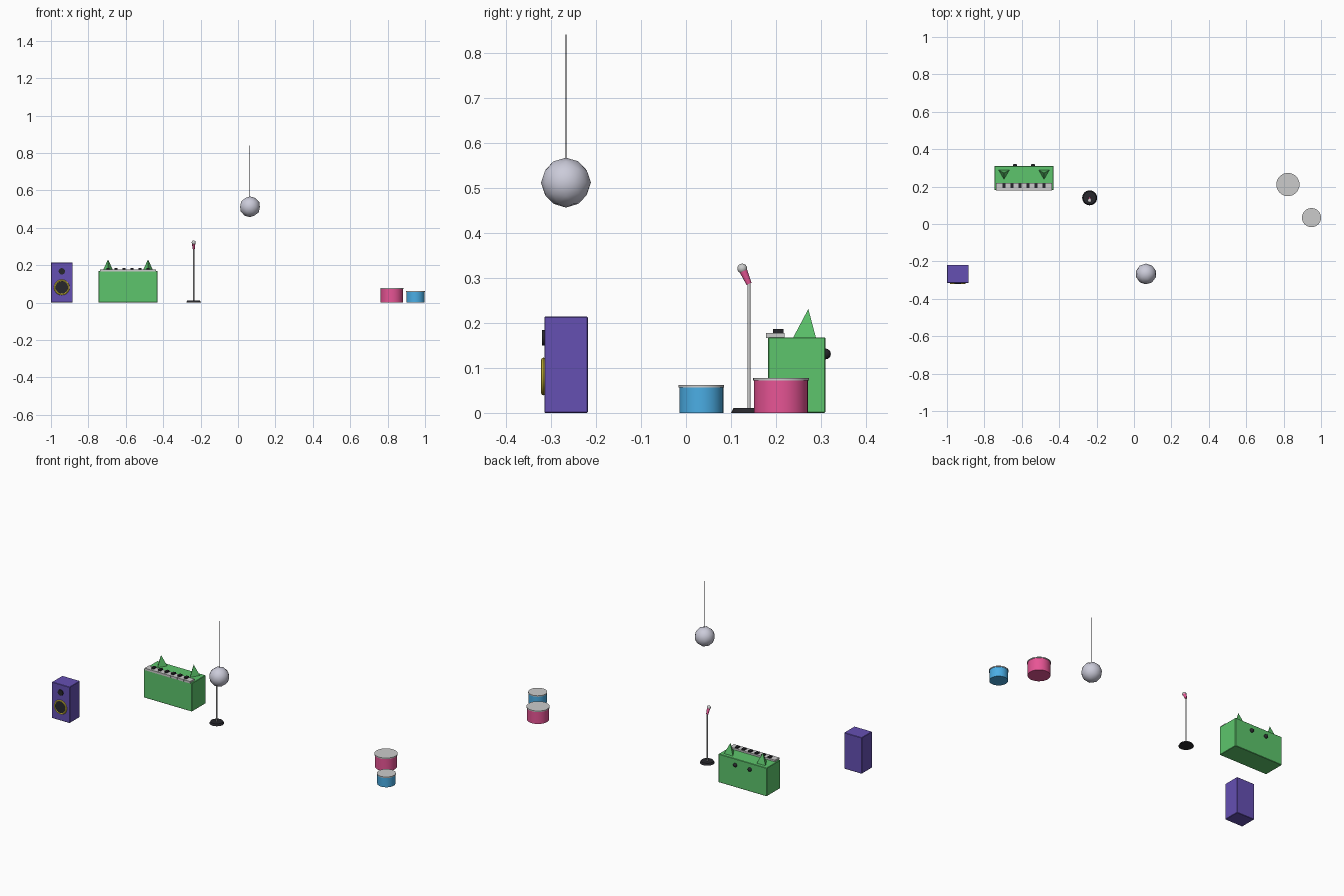
import bpy, math
from mathutils import Vector

if "Cube" in bpy.data.objects:
    bpy.data.objects.remove(bpy.data.objects["Cube"])


def material(name, r, g, b):
    m = bpy.data.materials.new(name)
    m.diffuse_color = (r, g, b, 1)
    m.use_nodes = True
    m.node_tree.nodes["Principled BSDF"].inputs["Base Color"].default_value = m.diffuse_color
    return m


PURPLE = material("purple", 0.13, 0.08, 0.45)
GREEN = material("green", 0.11, 0.56, 0.15)
PINK = material("pink", 0.80, 0.09, 0.30)
BLUE = material("blue", 0.07, 0.42, 0.78)
YELLOW = material("yellow", 0.75, 0.60, 0.05)
BLACK = material("black", 0.02, 0.02, 0.025)
SILVER = material("silver", 0.60, 0.60, 0.70)


def finish(name, mat=None, smooth=False):
    o = bpy.context.object
    o.name = name
    if mat:
        o.data.materials.append(mat)
    if smooth:
        bpy.ops.object.shade_smooth_by_angle(angle=math.radians(40))
    return o


def box(name, x0, x1, y0, y1, z0, z1, mat=None, bevel=0):
    bpy.ops.mesh.primitive_cube_add(size=1, location=((x0 + x1) / 2, (y0 + y1) / 2, (z0 + z1) / 2))
    bpy.context.object.scale = (x1 - x0, y1 - y0, z1 - z0)
    bpy.ops.object.transform_apply(location=False, rotation=False, scale=True)
    o = finish(name, mat)
    if bevel:
        b = o.modifiers.new("bevel", 'BEVEL')
        b.width, b.segments = bevel, 1
    return o


def rod(name, a, b, r1, r2=None, mat=None, sides=32):
    a, b = Vector(a), Vector(b)
    bpy.ops.mesh.primitive_cone_add(vertices=sides, radius1=r1, radius2=r1 if r2 is None else r2,
                                    depth=(b - a).length, location=(a + b) / 2,
                                    rotation=(b - a).to_track_quat('Z', 'Y').to_euler())
    return finish(name, mat, True)


def ball(name, loc, r, mat=None):
    bpy.ops.mesh.primitive_uv_sphere_add(segments=16, ring_count=8, radius=r, location=loc)
    return finish(name, mat, True)


# Speaker
SX = -0.942
box("speaker_cabinet", -1.0, -0.884, -0.315, -0.218, 0, 0.214, PURPLE, 0.002)
bpy.ops.mesh.primitive_torus_add(major_radius=0.037, minor_radius=0.005, major_segments=32, minor_segments=8,
                                 location=(SX, -0.317, 0.081), rotation=(math.pi / 2, 0, 0))
finish("woofer_ring", YELLOW, True)
rod("woofer_cone", (SX, -0.313, 0.081), (SX, -0.320, 0.081), 0.035, mat=BLACK)
rod("tweeter", (SX, -0.313, 0.167), (SX, -0.320, 0.167), 0.017, mat=BLACK)

# Keyboard body
KX = -0.588
box("keyboard_body", KX - 0.158, KX + 0.158, 0.182, 0.310, 0, 0.168, GREEN, 0.002)

# Seven white keys, a black key over each gap
pitch = 0.3 / 7
for i in range(7):
    x = KX - 0.15 + i * pitch
    box(f"white_key_{i + 1}", x + 0.001, x + pitch - 0.001, 0.178, 0.219, 0.166, 0.178)
    if i:
        box(f"black_key_{i}", x - 0.008, x + 0.008, 0.193, 0.217, 0.176, 0.186, BLACK)

# Three-sided ears and round knobs at the back, in pairs
for side, s in (("left", -1), ("right", 1)):
    bpy.ops.mesh.primitive_cone_add(vertices=3, radius1=0.034, depth=0.064,
                                    location=(KX + s * 0.107, 0.272, 0.199))
    ear = finish(f"{side}_ear", GREEN)
    # turn one corner to the front
    front = min(ear.data.vertices, key=lambda v: v.co.z * 10 + v.index * 0.001).co
    ear.rotation_euler.z = -math.pi / 2 - math.atan2(front.y, front.x)
    ball(f"{side}_back_knob", (KX + s * 0.048, 0.310, 0.131), 0.012, BLACK)

# Microphone on its stand
MX, MY = -0.237, 0.140
rod("mic_base", (MX, MY, 0), (MX, MY, 0.011), 0.040, 0.034, BLACK)
rod("mic_pole", (MX, MY, 0.008), (MX, MY, 0.293), 0.0032, sides=12)
rod("mic_handle", (MX, MY, 0.287), (MX, 0.127, 0.317), 0.006, 0.009, PINK, 16)
ball("mic_head", (MX, 0.125, 0.321), 0.011)

# Hanging mirror ball
BX, BY = 0.064, -0.267
bpy.ops.mesh.primitive_ico_sphere_add(subdivisions=2, radius=0.0555, location=(BX, BY, 0.512))
finish("mirror_ball", SILVER, True)
rod("ball_cord", (BX, BY, 0.56), (BX, BY, 0.841), 0.0012, mat=BLACK, sides=8)

# Drums with pale heads
for name, x, y, r, h, mat in (("large_drum", 0.823, 0.211, 0.060, 0.078, PINK),
                              ("small_drum", 0.949, 0.034, 0.049, 0.062, BLUE)):
    rod(f"{name}_shell", (x, y, 0), (x, y, h - 0.004), r, mat=mat)
    rod(f"{name}_head", (x, y, h - 0.006), (x, y, h), r + 0.002)
